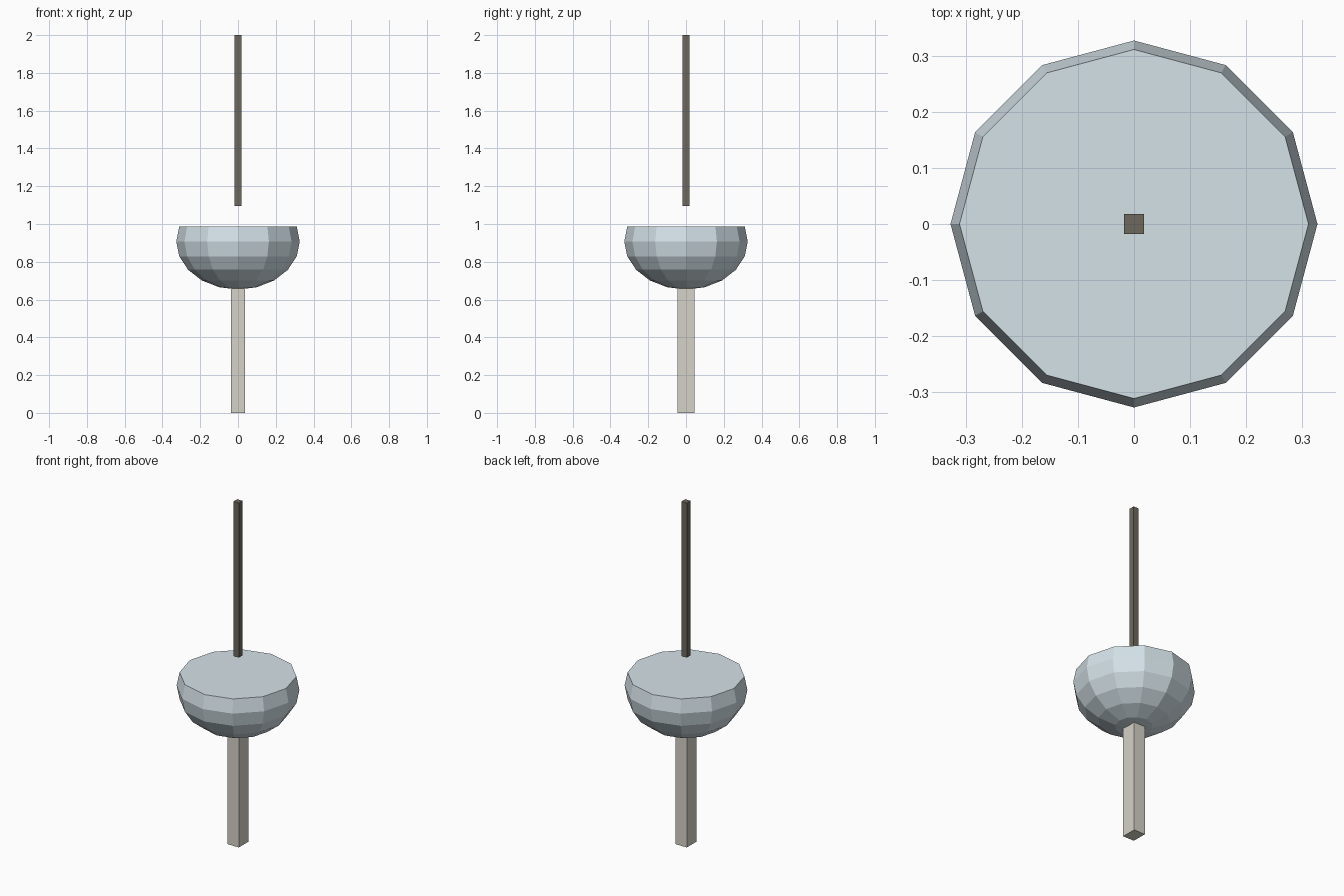
import bpy, bmesh
from math import sin, cos, radians

if "Cube" in bpy.data.objects:
    bpy.data.objects.remove(bpy.data.objects["Cube"])


def material(name, rgb):
    m = bpy.data.materials.new(name)
    m.diffuse_color = (*rgb, 1)
    m.use_nodes = True
    m.node_tree.nodes["Principled BSDF"].inputs["Base Color"].default_value = m.diffuse_color
    return m


def add_object(name, bm, mat):
    bmesh.ops.recalc_face_normals(bm, faces=bm.faces)
    mesh = bpy.data.meshes.new(name)
    bm.to_mesh(mesh)
    bm.free()
    mesh.materials.append(mat)
    ob = bpy.data.objects.new(name, mesh)
    bpy.context.collection.objects.link(ob)
    return ob


def box(name, sx, sy, z0, z1, mat):
    bm = bmesh.new()
    bmesh.ops.create_cube(bm, size=1)
    for v in bm.verts:
        v.co.x *= sx
        v.co.y *= sy
        v.co.z = z1 if v.co.z > 0 else z0
    return add_object(name, bm, mat)


# Lower post and the slim rod floating above the bowl
box("post", 0.074, 0.09, 0.0, 0.66, material("pale_beige", (0.67, 0.65, 0.57)))
box("rod", 0.035, 0.035, 1.095, 2.0, material("dark_brown", (0.156, 0.141, 0.107)))

# Bowl: squashed 12-sided sphere, cut flat one ring above its equator
SIDES, RADIUS, HEIGHT, CENTRE = 12, 0.327, 0.255, 0.908
bm = bmesh.new()
rings = []
for lat in range(18, -73, -18):
    r, z = RADIUS * cos(radians(lat)), CENTRE + HEIGHT * sin(radians(lat))
    rings.append([bm.verts.new((r * cos(radians(a)), r * sin(radians(a)), z))
                  for a in range(0, 360, 360 // SIDES)])
tip = bm.verts.new((0, 0, CENTRE - HEIGHT))
bm.faces.new(rings[0])
for i in range(SIDES):
    j = (i + 1) % SIDES
    for up, low in zip(rings, rings[1:]):
        bm.faces.new((up[i], low[i], low[j], up[j]))
    bm.faces.new((rings[-1][i], tip, rings[-1][j]))
add_object("bowl", bm, material("pale_blue", (0.66, 0.76, 0.81)))
